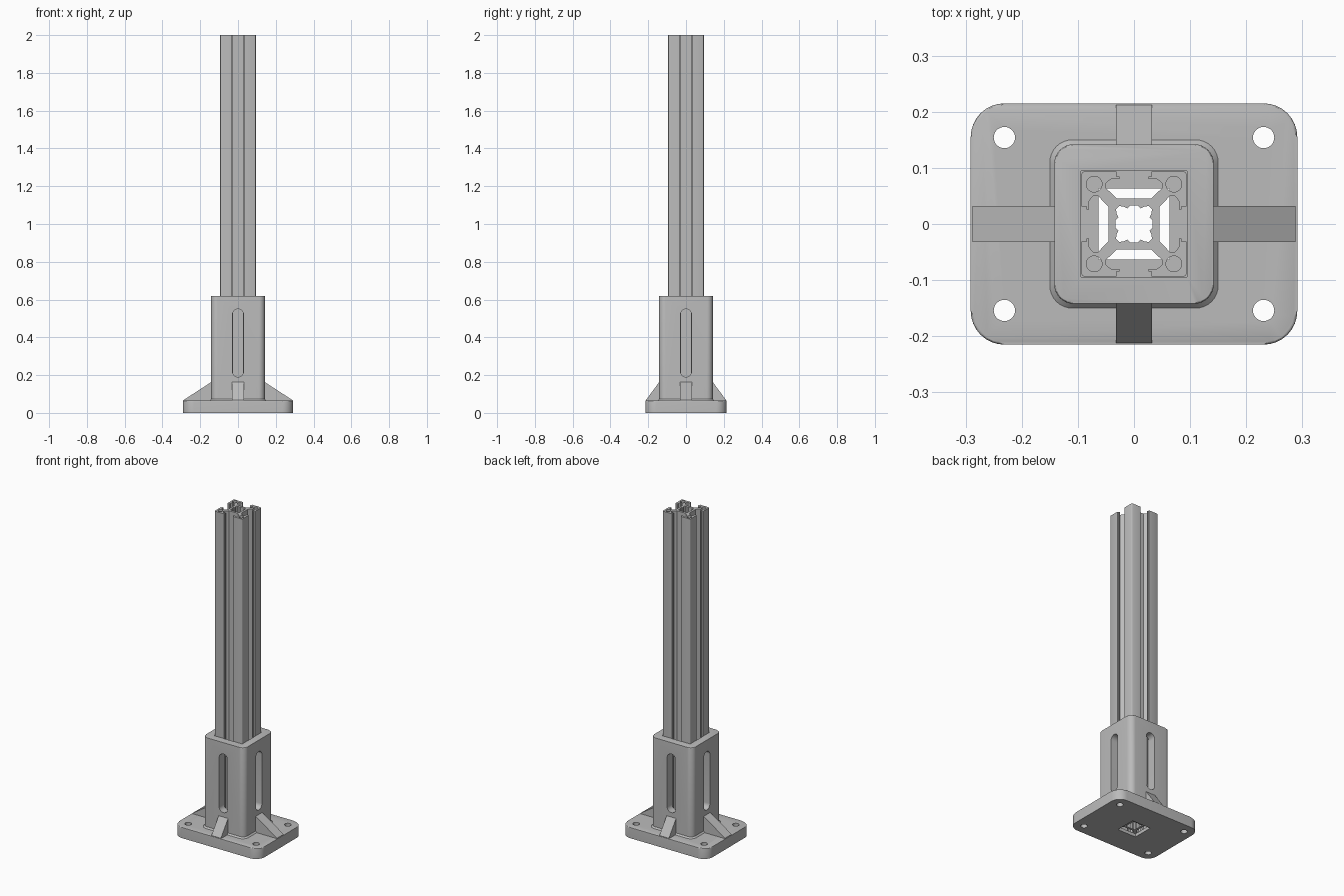
import bpy, bmesh
from math import cos, sin, pi
from mathutils import Matrix

if "Cube" in bpy.data.objects:
    bpy.data.objects.remove(bpy.data.objects["Cube"], do_unlink=True)

grey = bpy.data.materials.new("plain_grey")
grey.use_nodes = True
grey.diffuse_color = (0.5, 0.5, 0.5, 1)
grey.node_tree.nodes["Principled BSDF"].inputs["Base Color"].default_value = (0.5, 0.5, 0.5, 1)

UPRIGHT = Matrix.Rotation(pi / 2, 4, 'X')


def turn(k):
    return Matrix.Rotation(k * pi / 2, 4, 'Z')


def rounded(hx, hy, r, n=8):
    """Outline of a rectangle with round corners."""
    pts = []
    for k, (sx, sy) in enumerate([(1, 1), (-1, 1), (-1, -1), (1, -1)]):
        for i in range(n + 1):
            a = (k + i / n) * pi / 2
            pts.append((sx * (hx - r) + r * cos(a), sy * (hy - r) + r * sin(a)))
    return pts


def circle(x, y, r, n=28):
    return [(x + r * cos(2 * pi * i / n), y + r * sin(2 * pi * i / n)) for i in range(n)]


def four_fold(quarter):
    """Repeat a quarter outline around the centre."""
    pts = []
    for k in range(4):
        c, s = round(cos(k * pi / 2)), round(sin(k * pi / 2))
        pts += [(x * c - y * s, x * s + y * c) for x, y in quarter]
    return pts


def prism(name, outline, z0, z1, bevel=0, taper=1, matrix=None):
    bm = bmesh.new()
    low = [bm.verts.new((x, y, z0)) for x, y in outline]
    high = [bm.verts.new((x * taper, y * taper, z1)) for x, y in outline]
    bm.faces.new(low[::-1])
    top = bm.faces.new(high)
    for i in range(len(low)):
        j = (i + 1) % len(low)
        bm.faces.new((low[i], low[j], high[j], high[i]))
    if bevel:
        bmesh.ops.bevel(bm, geom=list(top.edges), offset=bevel, segments=3,
                        profile=0.5, affect='EDGES')
    if matrix:
        bm.transform(matrix)
    bmesh.ops.recalc_face_normals(bm, faces=bm.faces)
    me = bpy.data.meshes.new(name)
    bm.to_mesh(me)
    bm.free()
    me.materials.append(grey)
    ob = bpy.data.objects.new(name, me)
    bpy.context.collection.objects.link(ob)
    return ob


def activate(ob):
    bpy.ops.object.select_all(action='DESELECT')
    ob.select_set(True)
    bpy.context.view_layer.objects.active = ob


def finish(ob, cutters=()):
    """Cut the openings, drop the cutters and shade."""
    activate(ob)
    for c in cutters:
        c.hide_render = True
        m = ob.modifiers.new("cut", 'BOOLEAN')
        m.operation, m.solver, m.object = 'DIFFERENCE', 'EXACT', c
        bpy.ops.object.modifier_apply(modifier=m.name)
        bpy.data.objects.remove(c, do_unlink=True)
    activate(ob)
    bpy.ops.object.shade_smooth_by_angle(angle=pi / 6)


PLATE_TOP, FLOOR, BORE = 0.065, 0.02, 0.0955


def bore():
    return prism("bore_cutter", rounded(BORE, BORE, 0.004, 3), FLOOR, 1)


# Base plate with four bolt holes, a square drain and the post pocket
plate = prism("base_plate", rounded(0.291, 0.215, 0.06), 0, PLATE_TOP, bevel=0.005)
cuts = [prism("bolt_cutter", circle(sx * 0.231, sy * 0.154, 0.019), -1, 1)
        for sx in (-1, 1) for sy in (-1, 1)]
cuts.append(prism("drain_cutter", rounded(0.063, 0.063, 0.001, 1), -1, 1))
finish(plate, cuts + [bore()])

# Socket with a long slot in each side
socket = prism("socket", rounded(0.142, 0.142, 0.034), PLATE_TOP, 0.62, bevel=0.004)
slot = rounded(0.029, 0.18, 0.0289)
cuts = [prism("slot_cutter", slot, 0.08, 0.3,
              matrix=turn(k) @ Matrix.Translation((0, 0, 0.37)) @ UPRIGHT) for k in range(4)]
finish(socket, [bore()] + cuts)

# Small sloped skirt where the socket meets the plate
skirt = prism("socket_skirt", rounded(0.15, 0.15, 0.04), PLATE_TOP, 0.074, taper=0.142 / 0.15)
finish(skirt, [bore()])

# Sloped ribs on the four sides
for k, side in enumerate(("left", "back", "right", "front")):
    reach = 0.212 if k % 2 else 0.288
    wedge = [(0.13, 0.06), (reach, 0.06), (reach, 0.068), (0.142, 0.163), (0.13, 0.163)]
    finish(prism(side + "_rib", wedge, -0.032, 0.032, matrix=turn(k) @ UPRIGHT))

# Slotted post: half of one corner, mirrored on the diagonal and turned four times
half = [(0.045, 0.03), (0.064, 0.05), (0.073, 0.05), (0.08, 0.041), (0.08, 0.026),
        (0.085, 0.026), (0.085, 0.031), (0.094, 0.031), (0.094, 0.088), (0.0925, 0.0915)]
corner = half + [(y, x) for x, y in half[::-1]]
post = prism("post", four_fold(corner), FLOOR, 2)
lobes = [(0.033, -0.007), (0.033, 0.007), (0.028, 0.012), (0.031, 0.018),
         (0.032, 0.026), (0.026, 0.032), (0.018, 0.031), (0.012, 0.028)]
cuts = [prism("core_cutter", four_fold(lobes), -1, 3)]
cuts += [prism("corner_bore_cutter", circle(sx * 0.071, sy * 0.071, 0.014), -1, 3)
         for sx in (-1, 1) for sy in (-1, 1)]
finish(post, cuts)
